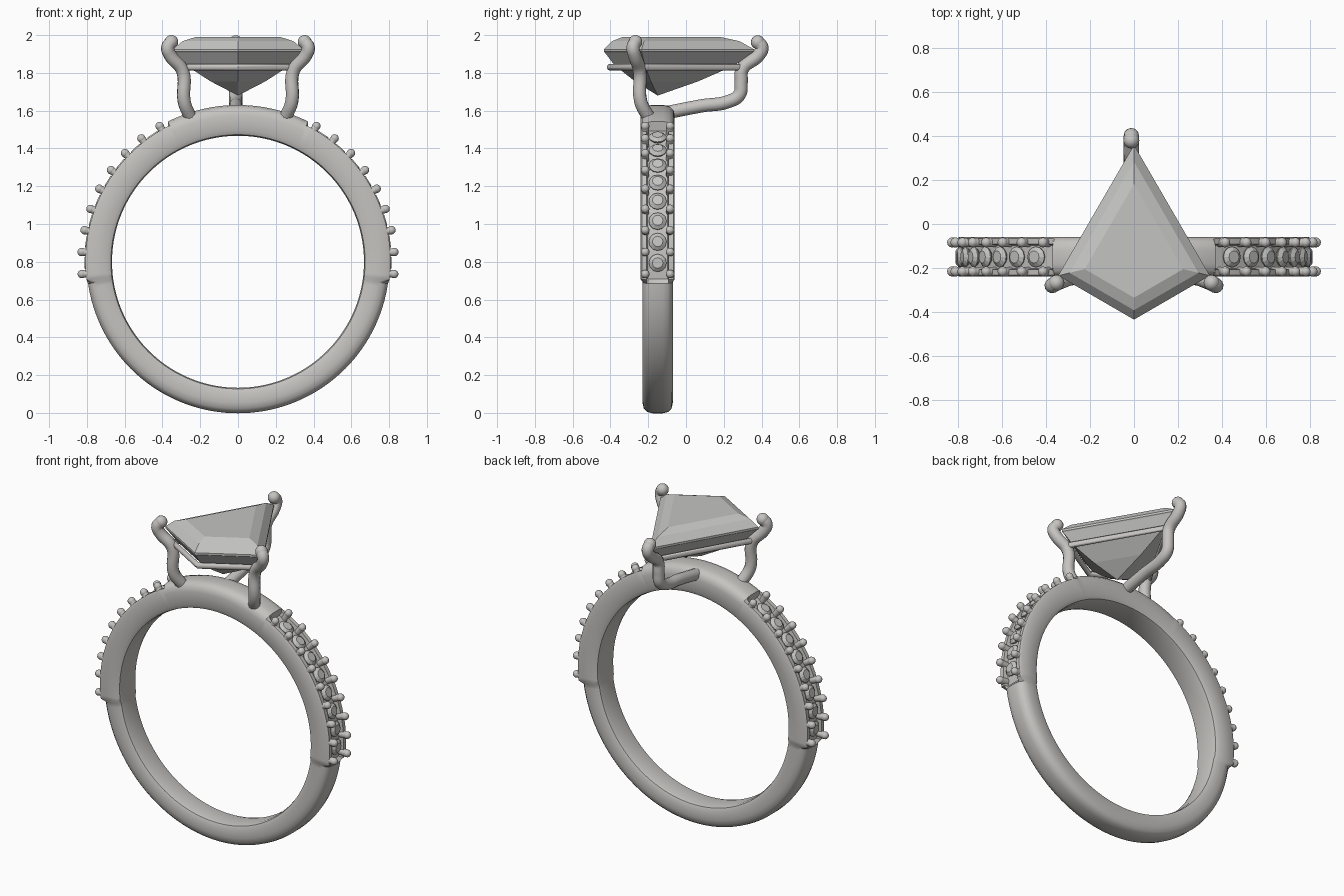
import bpy, bmesh, math
from mathutils import Matrix, Vector

if "Cube" in bpy.data.objects:
    bpy.data.objects.remove(bpy.data.objects["Cube"])

CENTRE = Vector((0, -0.15, 0.8))   # middle of the finger hole


def material(name, rgb):
    m = bpy.data.materials.new(name)
    m.use_nodes = True
    m.diffuse_color = (*rgb, 1)
    m.node_tree.nodes["Principled BSDF"].inputs["Base Color"].default_value = (*rgb, 1)
    return m


METAL = material("pale metal", (0.56, 0.55, 0.53))
GEM = material("grey gem", (0.55, 0.55, 0.54))


def finish(name, bm, mat, smooth=None):
    bmesh.ops.recalc_face_normals(bm, faces=bm.faces[:])
    me = bpy.data.meshes.new(name)
    bm.to_mesh(me)
    bm.free()
    me.materials.append(mat)
    ob = bpy.data.objects.new(name, me)
    bpy.context.collection.objects.link(ob)
    if smooth:
        shade(ob, smooth)
    return ob


def shade(ob, angle):
    bpy.ops.object.select_all(action='DESELECT')
    ob.select_set(True)
    bpy.context.view_layer.objects.active = ob
    bpy.ops.object.shade_smooth_by_angle(angle=math.radians(angle))


def around(deg):
    """Frame whose local z points outward from the band, deg from the top."""
    return Matrix.Translation(CENTRE) @ Matrix.Rotation(math.radians(deg), 4, 'Y')


def loft(bm, rings, closed=False):
    """Bridge successive vertex loops."""
    loops = [[bm.verts.new(p) for p in r] for r in rings]
    pairs = list(zip(loops, loops[1:])) + ([(loops[-1], loops[0])] if closed else [])
    for a, b in pairs:
        for i in range(len(a)):
            j = (i + 1) % len(a)
            bm.faces.new((a[i], a[j], b[j], b[i]))
    return loops


# Band: plain rounded top and bottom, recessed channel on both shoulders
TOP_END, CHANNEL_END = 27, 97.5


def section(t):
    t = abs(t)
    if TOP_END < t < CHANNEL_END:
        w = 0.09
        outer = [(w, 0.795), (0.083, 0.808), (0.058, 0.808), (0.053, 0.78)]
    else:
        w, r = (0.09, 0.83) if t < TOP_END else (0.08, 0.802)
        outer = [(w, r - 0.055), (0.92 * w, r - 0.025), (0.7 * w, r - 0.007), (0.35 * w, r)]
    half = [(w * 0.6, 0.667), (w * 0.88, 0.673), (w, 0.695)] + outer
    return half + [(-y, r) for y, r in reversed(half)]


angles = [i * 2.5 for i in range(-71, 73)]
for edge, gap in ((TOP_END, 0.4), (CHANNEL_END, 0.8)):
    for s in (-1, 1):
        angles = [a for a in angles if abs(a - s * edge) > 1]
        angles += [s * edge - gap, s * edge + gap]
bm = bmesh.new()
loft(bm, [[around(t) @ Vector((0, y, r)) for y, r in section(t)]
          for t in sorted(angles)], closed=True)
finish("band", bm, METAL, 35)

# Shoulder stones and the beads that hold them
FIRST, STEP, COUNT = 30, 8.06, 8
for side, label in ((1, "left"), (-1, "right")):
    stones, beads = bmesh.new(), bmesh.new()
    for i in range(COUNT + 1):
        if i < COUNT:
            frame = around(side * (FIRST + STEP * (i + 0.5)))
            rings = [[frame @ Vector((r * math.cos(k * math.pi / 6),
                                      r * math.sin(k * math.pi / 6), h))
                      for k in range(12)]
                     for r, h in ((0.02, 0.765), (0.047, 0.793), (0.047, 0.798), (0.028, 0.813))]
            loops = loft(stones, rings)
            stones.faces.new(loops[0])
            stones.faces.new(loops[-1])
        frame = around(side * (FIRST + STEP * i))
        for y in (-0.066, 0.066):
            bmesh.ops.create_uvsphere(beads, u_segments=14, v_segments=8, radius=0.023,
                                      matrix=frame @ Matrix.Translation((0, y, 0.829)))
            bmesh.ops.create_cone(beads, cap_ends=True, segments=14, radius1=0.021,
                                  radius2=0.021, depth=0.055,
                                  matrix=frame @ Matrix.Translation((0, y, 0.8)))
    finish(label + "_shoulder_stones", stones, GEM)
    finish(label + "_shoulder_beads", beads, METAL, 40)

# Kite-shaped centre stone with stepped crown and pavilion
KITE = [(0, 0.51), (0.345, -0.085), (0, -0.285), (-0.345, -0.085)]


def kite(scale, z):
    return [Vector((x * scale, y * scale - 0.15, z)) for x, y in KITE]


bm = bmesh.new()
levels = [(0.42, 1.755), (0.8, 1.84), (0.98, 1.907), (1, 1.912), (1, 1.925),
          (0.85, 1.968), (0.65, 1.99)]
loops = loft(bm, [kite(s, z) for s, z in levels])
bm.faces.new(loops[-1])
culet = bm.verts.new((0, -0.15, 1.68))
for i in range(4):
    bm.faces.new((loops[0][i], loops[0][(i + 1) % 4], culet))
finish("centre_stone", bm, GEM)


def wire(name, points, radius, cyclic=False, curved=True):
    """Round wire with ball ends."""
    cu = bpy.data.curves.new(name, 'CURVE')
    cu.dimensions = '3D'
    cu.bevel_depth = radius
    cu.bevel_resolution = 4
    cu.resolution_u = 6
    cu.use_fill_caps = True
    sp = cu.splines.new('BEZIER')
    sp.bezier_points.add(len(points) - 1)
    for bp, p in zip(sp.bezier_points, points):
        bp.co = p
        bp.handle_left_type = bp.handle_right_type = 'AUTO' if curved else 'VECTOR'
    sp.use_cyclic_u = cyclic
    tmp = bpy.data.objects.new(name + "_path", cu)
    bpy.context.collection.objects.link(tmp)
    dg = bpy.context.evaluated_depsgraph_get()
    me = bpy.data.meshes.new_from_object(tmp.evaluated_get(dg))
    bm = bmesh.new()
    bm.from_mesh(me)
    bpy.data.objects.remove(tmp)
    bpy.data.meshes.remove(me)
    if not cyclic:
        for p in (points[0], points[-1]):
            bmesh.ops.create_uvsphere(bm, u_segments=16, v_segments=10, radius=radius * 1.04,
                                      matrix=Matrix.Translation(p))
    return finish(name, bm, METAL, 50)


# Gallery rail under the stone
wire("gallery_rail", kite(0.88, 1.83), 0.018, cyclic=True, curved=False)

# Claws: a mirrored pair in front and one reaching out behind
for side, label in ((1, "left"), (-1, "right")):
    path = [(0.25, -0.195, 1.56), (0.285, -0.24, 1.65), (0.293, -0.245, 1.81),
            (0.36, -0.272, 1.895), (0.372, -0.28, 1.935), (0.353, -0.268, 1.964)]
    wire(label + "_claw", [(side * x, y, z) for x, y, z in path], 0.035)

back = [(-0.10, 1.59), (0.08, 1.625), (0.23, 1.65), (0.283, 1.685), (0.292, 1.75),
        (0.298, 1.82), (0.385, 1.895), (0.402, 1.935), (0.38, 1.962)]
wire("back_claw", [(-0.012, y, z) for y, z in back], 0.035)
